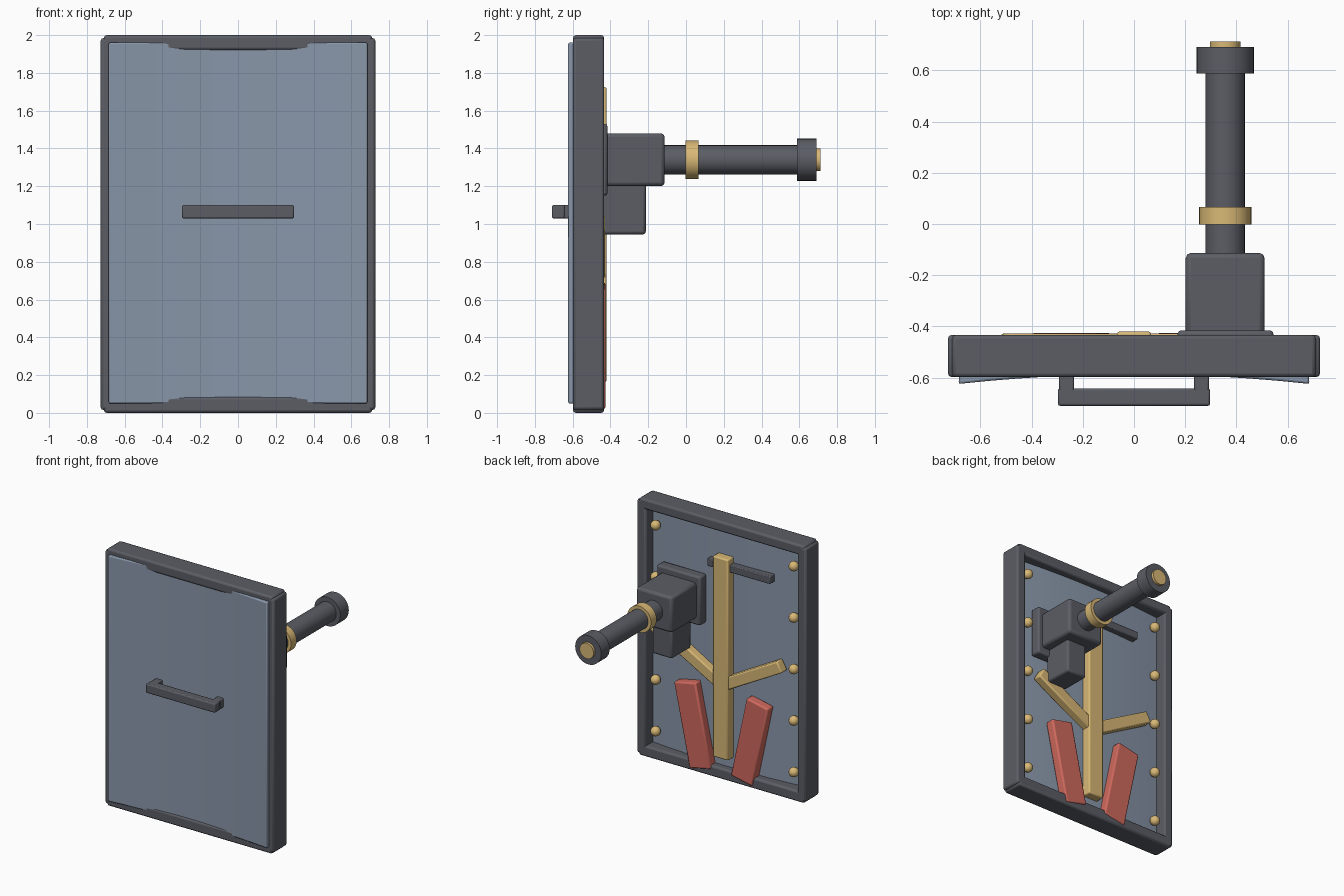
import bpy, bmesh, math
from mathutils import Matrix, Vector

if "Cube" in bpy.data.objects:
    bpy.data.objects.remove(bpy.data.objects["Cube"])


def material(name, rgb):
    m = bpy.data.materials.new(name)
    m.diffuse_color = (*rgb, 1)
    m.use_nodes = True
    m.node_tree.nodes["Principled BSDF"].inputs["Base Color"].default_value = m.diffuse_color
    return m


DARK = material("dark_metal", (0.105, 0.11, 0.13))
PANEL = material("blue_grey_panel", (0.25, 0.31, 0.40))
GOLD = material("brass", (0.69, 0.48, 0.18))
RED = material("faded_red", (0.62, 0.14, 0.11))


def finish(bm, name, mat, bevel=0.0):
    bmesh.ops.recalc_face_normals(bm, faces=bm.faces[:])
    me = bpy.data.meshes.new(name)
    bm.to_mesh(me)
    bm.free()
    me.materials.append(mat)
    ob = bpy.data.objects.new(name, me)
    bpy.context.collection.objects.link(ob)
    if bevel:
        mod = ob.modifiers.new("edge_bevel", 'BEVEL')
        mod.width, mod.segments, mod.limit_method = bevel, 2, 'ANGLE'
    bpy.ops.object.select_all(action='DESELECT')
    ob.select_set(True)
    bpy.context.view_layer.objects.active = ob
    bpy.ops.object.shade_smooth_by_angle(angle=math.radians(35))
    return ob


def box(name, x, y, z, mat, bevel=0.012, tilt=0.0):
    """Box from (min, max) ranges, tilted in its own x-z plane."""
    rng = (x, y, z)
    c = Vector([(a + b) / 2 for a, b in rng])
    s = [b - a for a, b in rng]
    bm = bmesh.new()
    bmesh.ops.create_cube(bm, size=1, matrix=Matrix.Translation(c)
                          @ Matrix.Rotation(tilt, 4, 'Y') @ Matrix.Diagonal((*s, 1)))
    return finish(bm, name, mat, bevel)


def rod(name, r, y0, y1, mat, x=0.356, z=1.34):
    """Cylinder along y."""
    bm = bmesh.new()
    bmesh.ops.create_cone(bm, cap_ends=True, segments=32, radius1=r, radius2=r, depth=y1 - y0,
                          matrix=Matrix.Translation((x, (y0 + y1) / 2, z))
                          @ Matrix.Rotation(math.pi / 2, 4, 'X'))
    return finish(bm, name, mat)


# curved shield panel, edges swept forward
bm = bmesh.new()
N, W, T = 12, 0.685, 0.1
front, back = [], []
for i in range(N + 1):
    x = -W + 2 * W * i / N
    y = -0.587 - 0.08 * x * x
    n = Vector((0.16 * x, 1)).normalized() * T
    front.append((x, y))
    back.append((x + n.x * -0.5, y + n.y))
ring = front + back[::-1]
low = [bm.verts.new((x, y, 0.05)) for x, y in ring]
high = [bm.verts.new((x, y, 1.96)) for x, y in ring]
M = len(ring)
for i in range(M):
    j = (i + 1) % M
    bm.faces.new((low[i], low[j], high[j], high[i]))
for row in (low, high):
    for i in range(N):
        bm.faces.new((row[i], row[i + 1], row[M - 2 - i], row[M - 1 - i]))
finish(bm, "shield_panel", PANEL, 0.008)

# frame bars
FY = (-0.598, -0.433)
box("frame_top", (-0.71, 0.71), FY, (1.92, 2.0), DARK, 0.015)
box("frame_bottom", (-0.71, 0.71), FY, (0.0, 0.085), DARK, 0.015)
for side, s in (("right", 1), ("left", -1)):
    xs = sorted((0.65 * s, 0.727 * s))
    box("frame_" + side, xs, FY, (0.015, 1.985), DARK, 0.015)

# front handle
box("front_handle_grip", (-0.297, 0.297), (-0.71, -0.642), (1.03, 1.10), DARK, 0.008)
for s in (1, -1):
    box("front_handle_post", sorted((0.235 * s, 0.292 * s)), (-0.66, -0.57), (1.03, 1.10), DARK, 0.006)

# rear grip bar
box("rear_bar", (-0.41, 0.13), (-0.52, -0.445), (1.62, 1.68), DARK, 0.006)

# brass trunk and branches on the rear
box("trunk", (-0.066, 0.066), (-0.50, -0.42), (0.165, 1.725), GOLD, 0.01)
for s in (1, -1):
    cx, cz, half = 0.265 * s, 0.875, 0.27
    box("branch", (cx - half, cx + half), (-0.50, -0.428), (cz - 0.045, cz + 0.045),
        GOLD, 0.01, tilt=-s * math.radians(29))

# red slanted plates
for s in (1, -1):
    cx, cz = 0.245 * s, 0.355
    box("red_plate", (cx - 0.095, cx + 0.095), (-0.50, -0.426), (cz - 0.325, cz + 0.325),
        RED, 0.012, tilt=s * math.radians(12))

# studs down both sides
for s in (1, -1):
    for i in range(5):
        bm = bmesh.new()
        bmesh.ops.create_uvsphere(bm, u_segments=16, v_segments=10, radius=0.037,
                                  matrix=Matrix.Translation((0.594 * s, -0.475, 0.2 + 0.4 * i)))
        finish(bm, "stud", GOLD)

# side-mounted barrel with its housing
box("mount_plate", (0.17, 0.545), (-0.50, -0.415), (1.15, 1.53), DARK, 0.015)
box("housing", (0.202, 0.51), (-0.44, -0.113), (1.2, 1.48), DARK, 0.02)
box("lower_box", (0.27, 0.442), (-0.45, -0.213), (0.945, 1.22), DARK, 0.015)
rod("barrel", 0.077, -0.14, 0.62, DARK)
rod("barrel_collar", 0.102, -0.002, 0.066, GOLD)
rod("barrel_end_cap", 0.112, 0.588, 0.692, DARK)
rod("barrel_tip", 0.06, 0.65, 0.712, GOLD)
